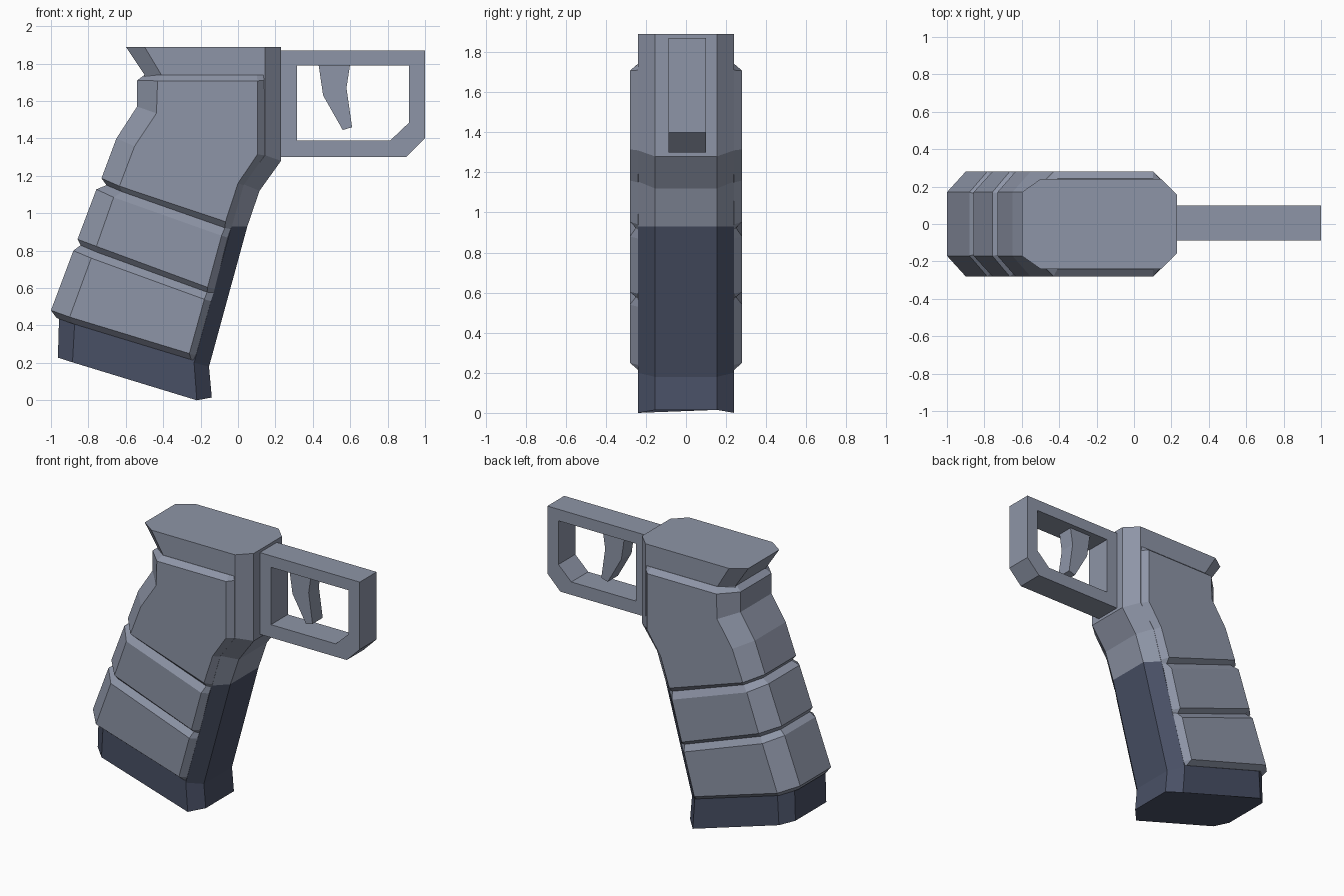
import bpy, bmesh


def material(name, rgb):
    m = bpy.data.materials.new(name)
    m.diffuse_color = (*rgb, 1)
    return m


GREY = material("steel grey", (0.27, 0.30, 0.385))
BLUE = material("dark slate blue", (0.066, 0.08, 0.13))


def finish(name, bm, mat):
    bmesh.ops.recalc_face_normals(bm, faces=bm.faces)
    me = bpy.data.meshes.new(name)
    bm.to_mesh(me)
    bm.free()
    me.materials.append(mat)
    ob = bpy.data.objects.new(name, me)
    bpy.context.collection.objects.link(ob)
    return ob


def loft(name, stations, mat):
    """Each station: half widths plus (x, z) points from front to rear; mirrored in y."""
    bm = bmesh.new()
    rings = []
    for widths, pts in stations:
        half = list(zip(pts, widths))
        ring = [(x, -w, z) for (x, z), w in half] + [(x, w, z) for (x, z), w in half[::-1]]
        rings.append([bm.verts.new(p) for p in ring])
    n = len(rings[0])
    for a, b in zip(rings, rings[1:]):
        for i in range(n):
            j = (i + 1) % n
            bm.faces.new((a[i], a[j], b[j], b[i]))
    bm.faces.new(rings[0])
    bm.faces.new(rings[-1])
    return finish(name, bm, mat)


def plate(name, outer, y0, y1, mat, inner=None):
    """Extruded xz profile, optionally with a hole of matching point count."""
    bm = bmesh.new()
    n = len(outer)
    loops = [[bm.verts.new((x, y, z)) for x, z in p]
             for p in ([outer, inner] if inner else [outer]) for y in (y0, y1)]
    for k in range(0, len(loops), 2):
        for i in range(n):
            j = (i + 1) % n
            bm.faces.new((loops[k][i], loops[k][j], loops[k + 1][j], loops[k + 1][i]))
    for k in (0, 1):
        if inner:
            for i in range(n):
                j = (i + 1) % n
                bm.faces.new((loops[k][i], loops[k][j], loops[k + 2][j], loops[k + 2][i]))
        else:
            bm.faces.new(loops[k])
    return finish(name, bm, mat)


# Upper frame with chamfered edges and rear beak
CORE = (0.155, 0.24, 0.24, 0.17)
loft("upper_frame", [
    (CORE, [(0.23, 1.89), (0.145, 1.89), (-0.50, 1.89), (-0.60, 1.89)]),
    (CORE, [(0.23, 1.74), (0.145, 1.74), (-0.41, 1.74), (-0.50, 1.74)]),
    (CORE, [(0.23, 1.28), (0.145, 1.31), (-0.41, 1.40), (-0.48, 1.40)]),
    (CORE, [(0.115, 1.12), (0.03, 1.155), (-0.45, 1.15), (-0.55, 1.15)]),
    (CORE, [(0.05, 0.93), (-0.035, 0.93), (-0.55, 0.93), (-0.65, 0.93)]),
], GREY)

# Dark lower frame and foot
loft("lower_frame", [
    (CORE, [(0.05, 0.93), (-0.035, 0.93), (-0.55, 0.93), (-0.65, 0.93)]),
    (CORE, [(-0.155, 0.18), (-0.235, 0.20), (-0.87, 0.47), (-0.955, 0.50)]),
    (CORE, [(-0.14, 0.015), (-0.22, 0.0), (-0.885, 0.203), (-0.963, 0.228)]),
], BLUE)

# Grip shell: three swells separated by grooves
FULL = (0.24, 0.28, 0.28, 0.17)
RIM = (0.24, 0.242, 0.242, 0.155)
GROOVE = (0.24, 0.25, 0.25, 0.16)
loft("grip_shell", [
    (RIM, [(0.135, 1.74), (0.10, 1.74), (-0.41, 1.74), (-0.50, 1.74)]),
    (FULL, [(0.14, 1.71), (0.104, 1.708), (-0.43, 1.708), (-0.54, 1.71)]),
    (FULL, [(0.143, 1.31), (0.104, 1.315), (-0.436, 1.535), (-0.54, 1.57)]),
    (FULL, [(0.03, 1.15), (0.0, 1.16), (-0.553, 1.358), (-0.65, 1.40)]),
    (FULL, [(-0.03, 0.94), (-0.067, 0.955), (-0.634, 1.145), (-0.73, 1.187)]),
    (GROOVE, [(-0.04, 0.915), (-0.07, 0.922), (-0.62, 1.115), (-0.703, 1.15)]),
    (FULL, [(-0.055, 0.87), (-0.088, 0.88), (-0.665, 1.085), (-0.757, 1.128)]),
    (FULL, [(-0.125, 0.595), (-0.163, 0.604), (-0.757, 0.823), (-0.858, 0.861)]),
    (GROOVE, [(-0.13, 0.575), (-0.165, 0.578), (-0.75, 0.79), (-0.842, 0.829)]),
    (FULL, [(-0.145, 0.53), (-0.18, 0.54), (-0.785, 0.76), (-0.88, 0.80)]),
    (FULL, [(-0.225, 0.24), (-0.26, 0.25), (-0.90, 0.445), (-1.0, 0.481)]),
    (RIM, [(-0.238, 0.214), (-0.25, 0.217), (-0.885, 0.41), (-0.97, 0.44)]),
], GREY)

# Trigger guard
plate("trigger_guard",
      [(0.22, 1.87), (1.0, 1.87), (1.0, 1.40), (0.90, 1.30), (0.22, 1.30)],
      -0.087, 0.099, GREY,
      [(0.315, 1.79), (0.915, 1.79), (0.915, 1.485), (0.815, 1.39), (0.315, 1.39)])

# Trigger
plate("trigger",
      [(0.43, 1.80), (0.60, 1.80), (0.58, 1.67), (0.61, 1.46), (0.56, 1.445), (0.455, 1.63)],
      -0.05, 0.062, GREY)
